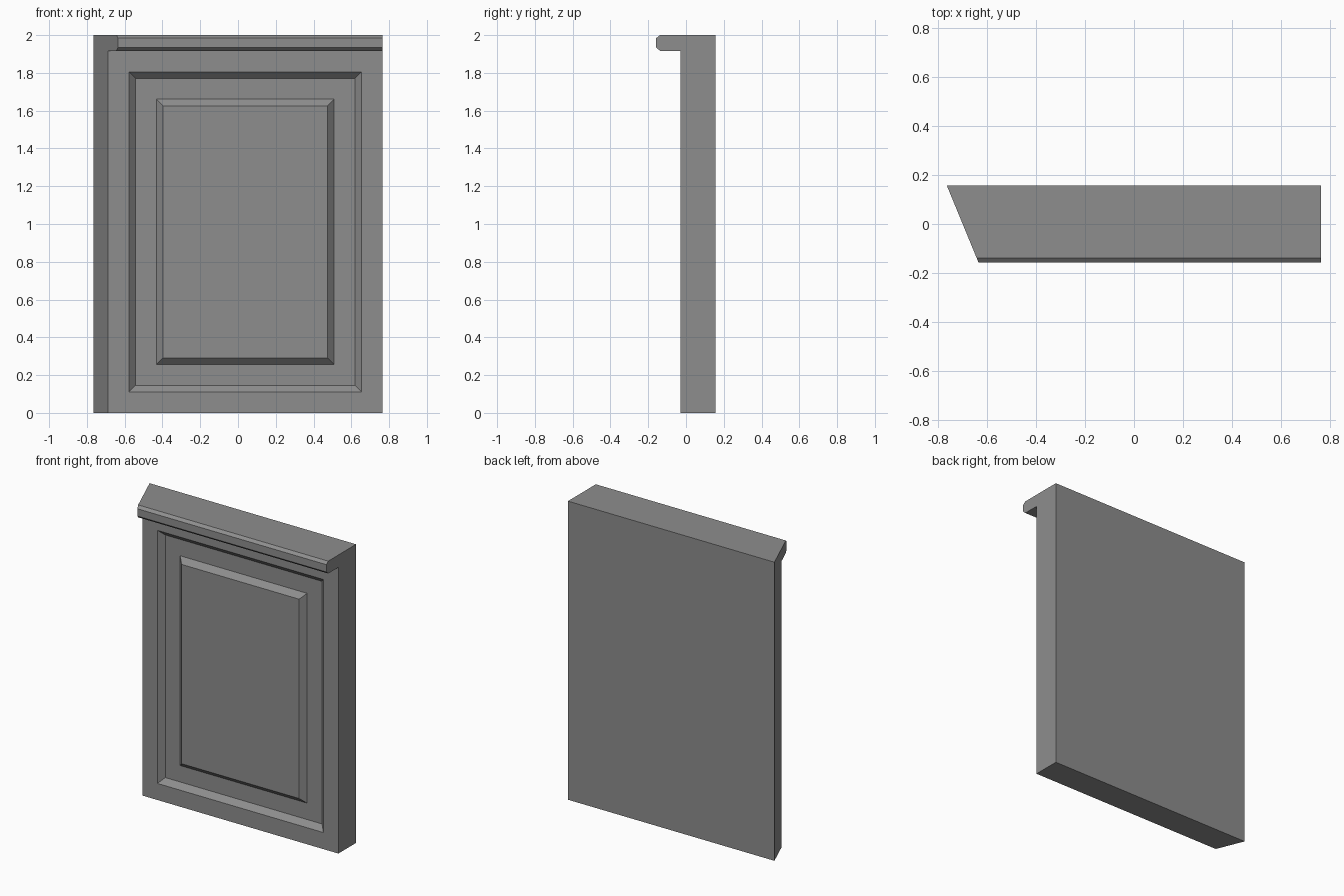
import bpy
import bmesh

if "Cube" in bpy.data.objects:
    bpy.data.objects.remove(bpy.data.objects["Cube"], do_unlink=True)

grey = bpy.data.materials.new("Mid grey")
grey.use_nodes = True
colour = (0.27, 0.27, 0.27, 1)
grey.diffuse_color = colour
grey.node_tree.nodes["Principled BSDF"].inputs["Base Color"].default_value = colour

BACK, FRONT, NOSE = 0.157, -0.03, -0.158
RIGHT_END = 0.765
TOP, LEDGE = 2.0, 1.917


def mitre_x(y):
    """x of the slanted end at depth y."""
    return -0.765 + (BACK - y) * 0.412


# Side profile of the slab and its overhanging, chamfered ledge
profile = [(BACK, 0), (FRONT, 0), (FRONT, LEDGE), (NOSE + 0.02, LEDGE),
           (NOSE, LEDGE + 0.018), (NOSE, TOP - 0.016), (NOSE + 0.02, TOP), (BACK, TOP)]

bm = bmesh.new()
mitred = [bm.verts.new((mitre_x(y), y, z)) for y, z in profile]
square = [bm.verts.new((RIGHT_END, y, z)) for y, z in profile]
bm.faces.new(mitred)
bm.faces.new(square)
sides = []
for i in range(len(profile)):
    j = (i + 1) % len(profile)
    sides.append(bm.faces.new((mitred[i], mitred[j], square[j], square[i])))
bmesh.ops.recalc_face_normals(bm, faces=bm.faces)

# Frame, sunken bevel, flat field, raised bevel
front = sides[1]
for thickness, depth in [(0.111, 0), (0.035, -0.035), (0.11, 0), (0.035, 0.035)]:
    bmesh.ops.inset_individual(bm, faces=[front], thickness=thickness,
                               depth=depth, use_even_offset=True)

mesh = bpy.data.meshes.new("panelled_slab")
bm.to_mesh(mesh)
bm.free()
mesh.materials.append(grey)
slab = bpy.data.objects.new("panelled_slab", mesh)
bpy.context.collection.objects.link(slab)
